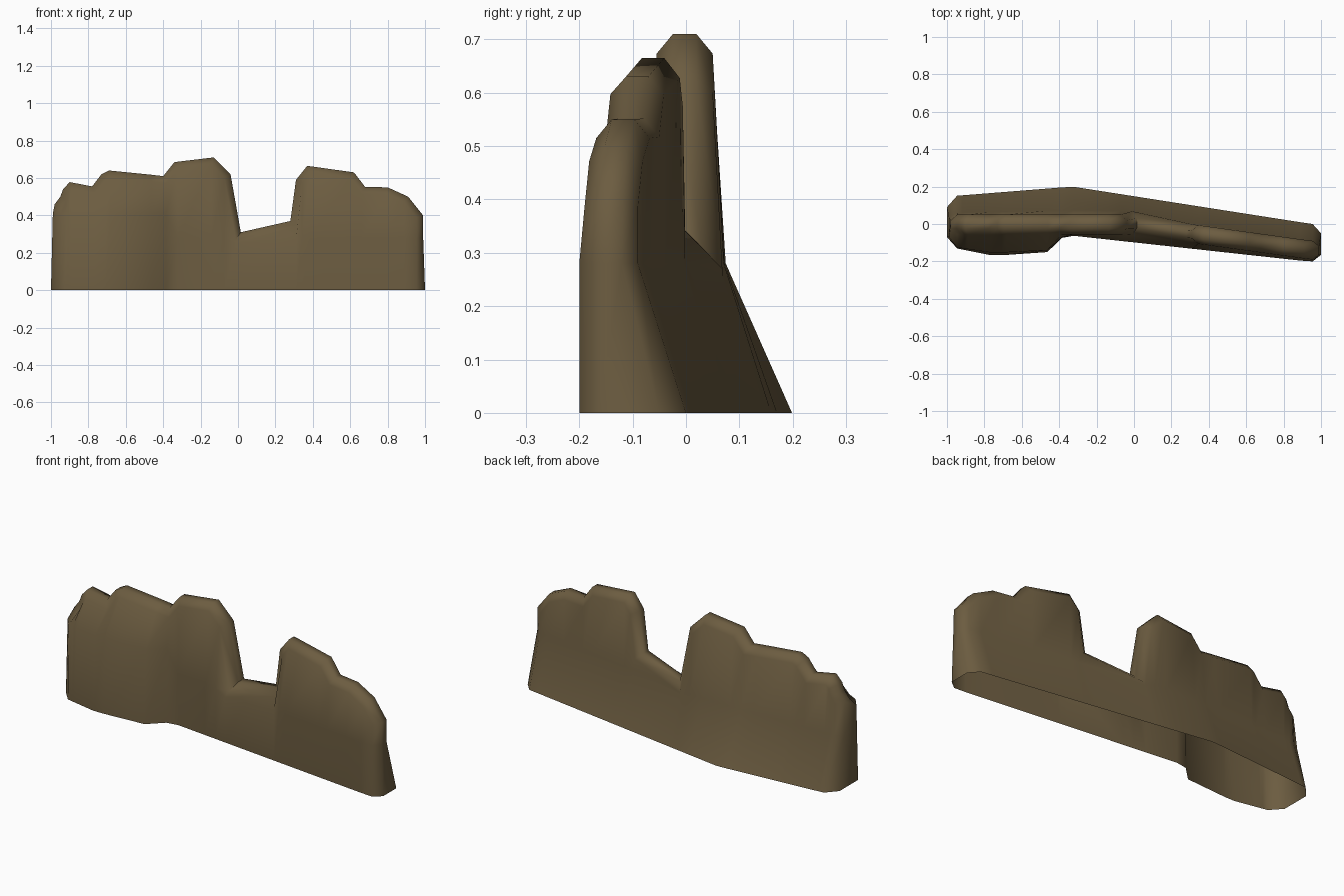
import bpy, bmesh, math
from mathutils import Vector

if "Cube" in bpy.data.objects:
    bpy.data.objects.remove(bpy.data.objects["Cube"])

# Broken skyline of the wall (x, z)
SKY = [(-.98, .46), (-.95, .5), (-.935, .54), (-.9, .578), (-.78, .555), (-.73, .62), (-.69, .64),
       (-.46, .617), (-.40, .61), (-.34, .685), (-.13, .71), (-.04, .62), (.015, .31), (.28, .37),
       (.31, .59), (.37, .665), (.62, .63), (.68, .552), (.80, .55), (.91, .5), (.99, .4)]

# Depth (y) along x of each horizontal line of the wall
FRONT_BASE = [(-.95, -.13), (-.75, -.17), (-.46, -.15), (-.40, -.08), (-.35, -.06), (.93, -.2)]
FRONT_MID = [(-.95, -.125), (-.75, -.155), (-.46, -.14), (-.40, -.075), (-.35, -.06), (.93, -.2)]
FRONT_TOP = [(-.95, -.055), (-.05, -.055), (.0, -.06), (.3, -.1), (.95, -.19)]
BACK_TOP = [(-.95, .05), (-.07, .05), (-.02, .07), (.3, .0), (.95, -.09)]
BACK_MID = [(-.95, .06), (-.3, .075), (-.02, .07), (.3, .005), (.95, -.09)]
BACK_BASE = [(-.96, .15), (-.33, .2), (.95, .0)]


def at(table, x):
    if x <= table[0][0]:
        return table[0][1]
    for (a, ya), (b, yb) in zip(table, table[1:]):
        if x <= b:
            return ya + (yb - ya) * (x - a) / (b - a)
    return table[-1][1]


def inset(i, d=.035):
    """Skyline point i moved into the wall along its mitred normal."""
    pts = [Vector((-1, 0))] + [Vector(p) for p in SKY] + [Vector((1, 0))]
    a, p, b = pts[i:i + 3]
    t1, t2 = (p - a).normalized(), (b - p).normalized()
    n1, n2 = Vector((t1.y, -t1.x)), Vector((t2.y, -t2.x))
    n = (n1 + n2).normalized()
    return p + n * min(d / max(n.dot(n1), .5), d * 1.35)


def column(i):
    x, z = SKY[i]
    q = inset(i)
    ft, bt = at(FRONT_TOP, q.x), at(BACK_TOP, q.x)
    w = (bt - ft) * .29
    fz = min(.41 if q.x < -.36 else .28, q.y - .02)
    bz = min(.28, q.y - .015)
    return [(q.x, at(FRONT_BASE, q.x), 0), (q.x, at(FRONT_MID, q.x), fz), (q.x, ft, q.y),
            (x, ft + w, z), (x, bt - w, z),
            (q.x, bt, q.y), (q.x, at(BACK_MID, q.x), bz), (q.x, at(BACK_BASE, q.x), 0)]


def end(side, col, f0, f1, b1, b0):
    """Narrow rounded end of the wall."""
    of, ob = col[3], col[4]
    return [(side, f0, 0), (side * .99, f1, col[1][2]), of, of, ob, ob,
            (side * .99, b1, col[6][2]), (side, b0, 0)]


cols = [column(i) for i in range(len(SKY))]
cols = [end(-1, cols[0], -.07, -.07, .035, .09)] + cols + [end(1, cols[-1], -.165, -.165, -.12, -.05)]

# Wall skin, open underneath
bm = bmesh.new()
grid = [[bm.verts.new(p) for p in c] for c in cols]
for a, b in zip(grid, grid[1:]):
    for k in range(7):
        bm.faces.new((a[k], b[k], b[k + 1], a[k + 1]))
for g in (grid[0], grid[-1]):
    for k in range(3):
        bm.faces.new((g[k], g[k + 1], g[6 - k], g[7 - k]))
bmesh.ops.remove_doubles(bm, verts=bm.verts, dist=.0005)
bmesh.ops.recalc_face_normals(bm, faces=bm.faces)
# Make the back face point to +y
back = max(bm.faces, key=lambda f: f.calc_center_median().y)
if back.normal.y < 0:
    bmesh.ops.reverse_faces(bm, faces=bm.faces)
me = bpy.data.meshes.new("ruined_wall")
bm.to_mesh(me)
bm.free()
wall = bpy.data.objects.new("ruined_wall", me)
bpy.context.collection.objects.link(wall)

mat = bpy.data.materials.new("earth_brown")
mat.diffuse_color = (.15, .108, .052, 1)
mat.use_nodes = True
mat.node_tree.nodes["Principled BSDF"].inputs["Base Color"].default_value = mat.diffuse_color
me.materials.append(mat)

bpy.context.view_layer.objects.active = wall
wall.select_set(True)
bpy.ops.object.shade_smooth_by_angle(angle=math.radians(60))
